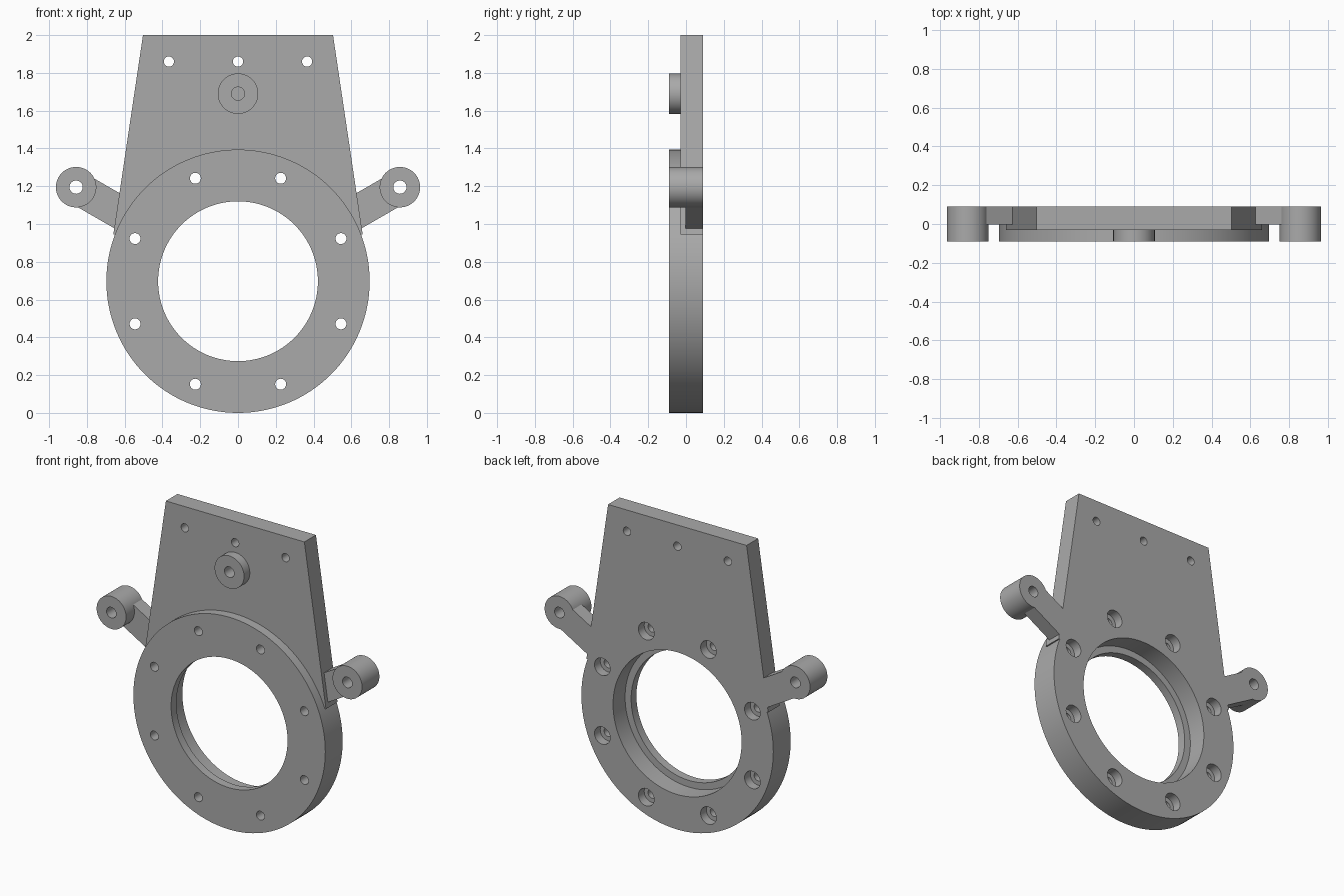
import bpy, bmesh, math
from mathutils import Vector

cube = bpy.data.objects.get("Cube")
if cube:
    bpy.data.objects.remove(cube, do_unlink=True)

FRONT, BACK = -0.09, 0.09
PLATE_FRONT, ARM_FRONT = -0.03, -0.003
RING_Z = 0.697
LUG = Vector((0.857, 1.195))

metal = bpy.data.materials.new("Grey metal")
metal.use_nodes = True
grey = (0.40, 0.40, 0.40, 1)
metal.diffuse_color = grey
metal.node_tree.nodes["Principled BSDF"].inputs["Base Color"].default_value = grey


def prism(name, outline, y0, y1):
    """Extrude an outline of (x, z) points from y0 to y1."""
    bm = bmesh.new()
    face = bm.faces.new([bm.verts.new((x, y0, z)) for x, z in outline])
    new = bmesh.ops.extrude_face_region(bm, geom=[face])["geom"]
    for v in new:
        if isinstance(v, bmesh.types.BMVert):
            v.co.y = y1
    bmesh.ops.recalc_face_normals(bm, faces=bm.faces)
    mesh = bpy.data.meshes.new(name)
    bm.to_mesh(mesh)
    bm.free()
    mesh.materials.append(metal)
    obj = bpy.data.objects.new(name, mesh)
    bpy.context.collection.objects.link(obj)
    return obj


def disc(name, x, z, r, y0, y1, n=32):
    turn = [2 * math.pi * i / n for i in range(n)]
    return prism(name, [(x + r * math.cos(a), z + r * math.sin(a)) for a in turn], y0, y1)


def combine(base, other, operation):
    """Apply a boolean and discard the helper."""
    other.hide_render = True
    bpy.ops.object.select_all(action='DESELECT')
    bpy.context.view_layer.objects.active = base
    base.select_set(True)
    mod = base.modifiers.new("Combine", 'BOOLEAN')
    mod.operation, mod.solver, mod.object = operation, 'EXACT', other
    bpy.ops.object.modifier_apply(modifier=mod.name)
    bpy.data.objects.remove(other, do_unlink=True)


# Round flange and tapered mounting plate
body = disc("flange_bracket", 0, RING_Z, RING_Z, FRONT, BACK, 128)
plate = prism("plate", [(-0.66, 0.945), (0.66, 0.945), (0.503, 2), (-0.503, 2)],
              PLATE_FRONT, BACK)
combine(body, plate, 'UNION')

# Side arms with round lugs
along = Vector((math.cos(math.radians(30)), 0.5))
across = Vector((-along.y, along.x)) * 0.0875
inner = LUG - along * 0.36
for side in (-1, 1):
    corners = [LUG + across, LUG - across, inner - across, inner + across]
    combine(body, prism("arm", [(side * p.x, p.y) for p in corners], ARM_FRONT, BACK), 'UNION')
    combine(body, disc("lug", side * LUG.x, LUG.y, 0.107, FRONT, BACK, 64), 'UNION')

# Front boss with a blind hole
combine(body, disc("boss", 0, 1.69, 0.107, FRONT, PLATE_FRONT + 0.02, 64), 'UNION')
combine(body, disc("boss_hole", 0, 1.69, 0.035, FRONT - 0.1, 0.02), 'DIFFERENCE')

# Central opening, wider from the back
combine(body, disc("opening", 0, RING_Z, 0.423, -0.3, 0.3, 128), 'DIFFERENCE')
combine(body, disc("back_recess", 0, RING_Z, 0.467, -0.035, 0.3, 128), 'DIFFERENCE')

# Flange bolt holes, counterbored at the back
for i in range(8):
    a = math.radians(22.5 + 45 * i)
    x, z = 0.59 * math.cos(a), RING_Z + 0.59 * math.sin(a)
    combine(body, disc("bolt_hole", x, z, 0.029, -0.3, 0.3), 'DIFFERENCE')
    combine(body, disc("counterbore", x, z, 0.057, 0.03, 0.3), 'DIFFERENCE')

# Lug holes and top row of plate holes
for side in (-1, 1):
    combine(body, disc("lug_hole", side * LUG.x, LUG.y, 0.035, -0.3, 0.3), 'DIFFERENCE')
for x in (-0.366, 0, 0.366):
    combine(body, disc("plate_hole", x, 1.86, 0.027, -0.3, 0.3), 'DIFFERENCE')

bpy.ops.object.select_all(action='DESELECT')
body.select_set(True)
bpy.context.view_layer.objects.active = body
bpy.ops.object.shade_smooth_by_angle(angle=math.radians(30))
